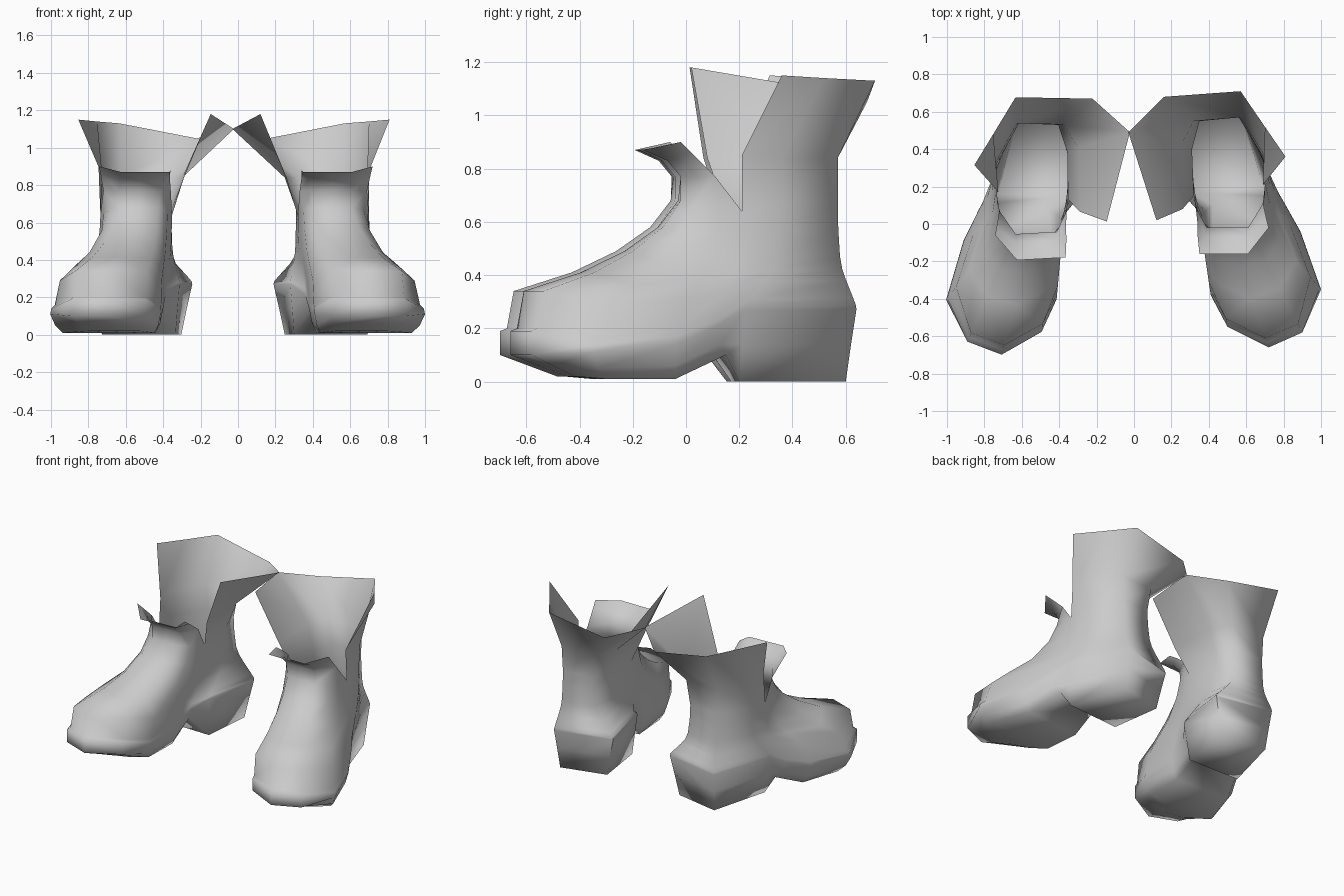
import bpy
import bmesh
import math
from mathutils import Vector

# Remove the default cube
cube = bpy.data.objects.get("Cube")
if cube:
    bpy.data.objects.remove(cube, do_unlink=True)

# Single plain grey material
grey = bpy.data.materials.new("plain grey")
grey.use_nodes = True
grey_colour = (0.6, 0.6, 0.6, 1)
grey.diffuse_color = grey_colour
grey.node_tree.nodes["Principled BSDF"].inputs["Base Color"].default_value = grey_colour

# Outlines run from the toe tip, back along the outside, then forward along the inside
ground_outline = [(.65, -.45), (.8, -.42), (.93, -.3), (.83, -.04), (.74, .15), (.69, .2),
                  (.56, .6), (.25, .52), (.3, .17), (.42, .1), (.42, -.08), (.44, -.33),
                  (.52, -.41)]
sole_outline = [(.72, -.66), (.9, -.58), (1, -.35), (.89, -.04), (.8, .12), (.74, .22),
                (.58, .64), (.19, .54), (.28, .14), (.36, .05), (.38, -.08), (.41, -.38),
                (.5, -.55)]
ankle_outline = [(.5, -.03), (.61, -.02), (.67, .03), (.69, .12), (.7, .21), (.69, .36),
                 (.56, .57), (.35, .55), (.31, .4), (.32, .15), (.335, .09), (.35, .03),
                 (.4, -.02)]
COUNT = len(sole_outline)
# Zone of each outline point, mirrored from the outside to the inside
half_zones = ["toe", "ball", "waist", "arch", "heel", "heel"]
zones = ["toe"] + half_zones + half_zones[::-1]

# Each level: (blend, height) by zone; below 0 blends to the ground, above 0 to the ankle
levels = [
    dict(toe=(-1, .02), ball=(-1, .01), waist=(-1, .01), arch=(-1, .1), heel=(-1, 0)),
    dict(toe=(-.5, .06), ball=(-.4, .05), waist=(-.4, .06), arch=(-.4, .14), heel=(-.5, .14)),
    dict(toe=(0, .1), ball=(0, .11), waist=(0, .14), arch=(0, .21), heel=(0, .27)),
    dict(toe=(0, .19), ball=(.02, .14), waist=(.02, .17), arch=(.03, .23), heel=(.02, .285)),
    dict(toe=(.04, .2), ball=(.08, .16), waist=(.08, .2), arch=(.1, .25), heel=(.15, .31)),
    dict(toe=(.08, .34), ball=(.17, .29), waist=(.3, .31), arch=(.4, .34), heel=(.55, .38)),
    dict(toe=(.42, .41), ball=(.4, .36), waist=(.58, .38), arch=(.66, .4), heel=(.75, .42)),
    dict(toe=(.68, .49), ball=(.68, .44), waist=(.8, .45), arch=(.85, .46), heel=(.88, .47)),
    dict(toe=(.88, .58), ball=(.9, .56), waist=(.95, .55), arch=(.95, .55), heel=(.97, .57)),
    dict(toe=(1, .68), ball=(1, .67), waist=(1, .65), arch=(1, .64), heel=(1, .67)),
]

# Tongue rows, from inner side to outer side
tongue_rows = [
    [(.33, .09, .77), (.39, -.02, .77), (.5, -.02, .77), (.61, -.02, .77), (.69, .11, .77)],
    [(.34, .0, .84), (.38, -.07, .83), (.5, -.07, .83), (.61, -.07, .83), (.71, .02, .86)],
    [(.34, -.06, .88), (.35, -.16, .87), (.48, -.16, .87), (.61, -.16, .87), (.72, -.02, .9)],
]
# Cuff rows, from outer side round the back to inner side
cuff_rows = [
    [(.69, .21, .85), (.7, .36, .84), (.57, .57, .84),
     (.32, .55, .84), (.25, .42, .84), (.26, .08, .84)],
    [(.81, .36, 1.15), (.7, .52, 1.14), (.57, .71, 1.13),
     (.16, .68, 1.05), (-.03, .49, 1.1), (.12, .02, 1.18)],
]


def place_left(p):
    return Vector(p)


def place_right(p):
    """Mirror across x with a slightly different stance."""
    turn = .055
    x = p[0] * math.cos(turn) + p[1] * math.sin(turn) + .025
    y = p[1] * math.cos(turn) - p[0] * math.sin(turn)
    return Vector((-x, y, p[2]))


def level_points(level):
    points = []
    for i, zone in enumerate(zones):
        blend, height = level[zone]
        target = ground_outline[i] if blend < 0 else ankle_outline[i]
        flat = Vector(sole_outline[i]).lerp(Vector(target), abs(blend))
        points.append((flat.x, flat.y, height))
    return points


def add_row(bm, points, place):
    return [bm.verts.new(place(p)) for p in points]


def bridge(bm, lower, upper, closed=False):
    count = len(lower)
    for i in range(count if closed else count - 1):
        j = (i + 1) % count
        bm.faces.new((lower[i], lower[j], upper[j], upper[i]))


def build_boot(name, place):
    # Heel, sole, foot and ankle
    bm = bmesh.new()
    rings = [add_row(bm, level_points(level), place) for level in levels]
    for lower, upper in zip(rings, rings[1:]):
        bridge(bm, lower, upper, closed=True)

    # Underside, closed by strips across the foot
    base = rings[0]
    bm.faces.new((base[0], base[1], base[-1]))
    for i in range(1, COUNT // 2):
        bm.faces.new((base[i], base[i + 1], base[-i - 1], base[-i]))

    # Tongue, fanned out of the two side notches
    ankle = rings[-1]
    front = [ankle[i] for i in (-2, -1, 0, 1, 2)]
    tongue = [front] + [add_row(bm, row, place) for row in tongue_rows]
    for lower, upper in zip(tongue, tongue[1:]):
        bridge(bm, lower, upper)
    for i in (2, 3):
        bm.faces.new((ankle[i + 1], tongue[1][-1], ankle[i]))
        bm.faces.new((ankle[-i - 1], ankle[-i], tongue[1][0]))

    # Flared cuff
    cuff = [ankle[4:10]] + [add_row(bm, row, place) for row in cuff_rows]
    for lower, upper in zip(cuff, cuff[1:]):
        bridge(bm, lower, upper)

    # Object with smooth shading
    bmesh.ops.recalc_face_normals(bm, faces=bm.faces)
    mesh = bpy.data.meshes.new(name)
    bm.to_mesh(mesh)
    bm.free()
    mesh.materials.append(grey)
    obj = bpy.data.objects.new(name, mesh)
    bpy.context.collection.objects.link(obj)
    bpy.ops.object.select_all(action="DESELECT")
    obj.select_set(True)
    bpy.context.view_layer.objects.active = obj
    bpy.ops.object.shade_smooth_by_angle(angle=math.radians(85))


build_boot("left_boot", place_left)
build_boot("right_boot", place_right)
